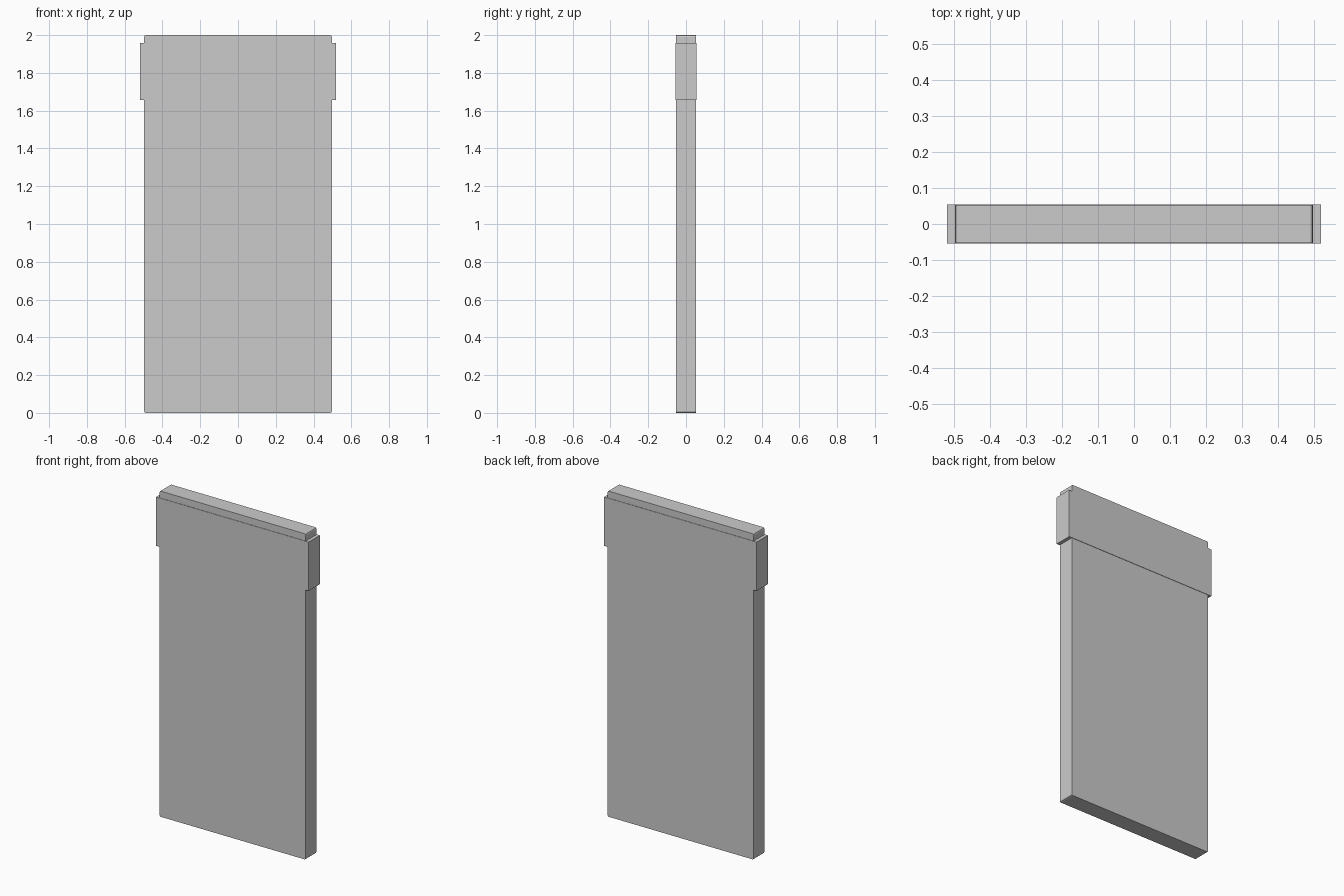
import bpy, bmesh

if "Cube" in bpy.data.objects:
    bpy.data.objects.remove(bpy.data.objects["Cube"])


def box(name, size, z_mid, bevel=0.0):
    """Box centred on x = y = 0; optional bevel on the edges running front to back."""
    bm = bmesh.new()
    bmesh.ops.create_cube(bm, size=1.0)
    bmesh.ops.scale(bm, vec=size, verts=bm.verts)
    bmesh.ops.translate(bm, vec=(0, 0, z_mid), verts=bm.verts)
    if bevel:
        edges = [e for e in bm.edges
                 if abs(e.verts[0].co.y - e.verts[1].co.y) > size[1] * 0.5]
        bmesh.ops.bevel(bm, geom=edges, offset=bevel, segments=2,
                        profile=0.5, affect='EDGES')
    mesh = bpy.data.meshes.new(name)
    bm.to_mesh(mesh)
    bm.free()
    obj = bpy.data.objects.new(name, mesh)
    bpy.context.collection.objects.link(obj)
    return obj


# Tall slab with softened corners
box("slab", (0.993, 0.104, 2.0), 1.0, bevel=0.009)

# Band wrapped around the slab near the top
box("band", (1.036, 0.109, 0.30), 1.807)
